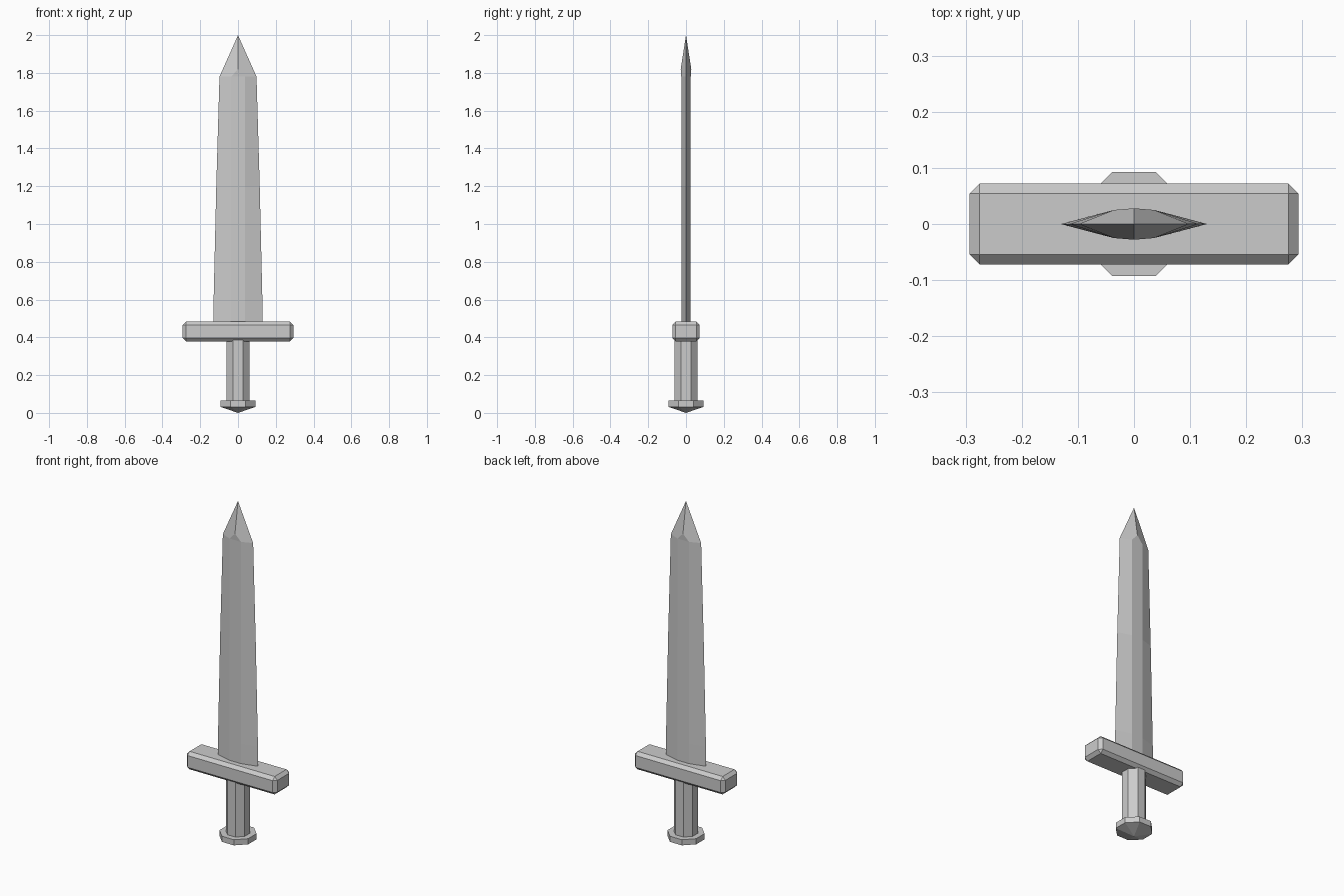
import bpy, bmesh
from math import radians
from mathutils import Matrix

if "Cube" in bpy.data.objects:
    bpy.data.objects.remove(bpy.data.objects["Cube"])


def new_object(name, bm):
    bmesh.ops.recalc_face_normals(bm, faces=bm.faces[:])
    mesh = bpy.data.meshes.new(name)
    bm.to_mesh(mesh)
    bm.free()
    obj = bpy.data.objects.new(name, mesh)
    bpy.context.collection.objects.link(obj)
    return obj


def octagon_stack(name, levels):
    """Stack of eight-sided frusta; levels are (z, radius to flat side)."""
    bm = bmesh.new()
    rings = []
    for z, flat in levels:
        if flat == 0:
            rings.append([bm.verts.new((0, 0, z))])
            continue
        k = flat * 0.4142
        pts = [(flat, -k), (flat, k), (k, flat), (-k, flat),
               (-flat, k), (-flat, -k), (-k, -flat), (k, -flat)]
        rings.append([bm.verts.new((x, y, z)) for x, y in pts])
    for a, b in zip(rings, rings[1:]):
        for i in range(8):
            j = (i + 1) % 8
            if len(a) == 1:
                bm.faces.new((a[0], b[j], b[i]))
            else:
                bm.faces.new((a[i], a[j], b[j], b[i]))
    for ring in (rings[0], rings[-1]):
        if len(ring) > 1:
            bm.faces.new(ring)
    return new_object(name, bm)


# Pommel with pointed underside, and grip
octagon_stack("pommel", [(0, 0), (0.032, 0.093), (0.065, 0.093)])
octagon_stack("grip", [(0.06, 0.061), (0.39, 0.061)])

# Crossguard: chamfered box
bm = bmesh.new()
bmesh.ops.create_cube(bm, size=1, matrix=Matrix.Translation((0, 0, 0.431))
                      @ Matrix.Diagonal((0.586, 0.145, 0.105, 1)))
bmesh.ops.bevel(bm, geom=bm.edges[:], offset=0.018, segments=1,
                affect='EDGES', profile=0.5)
new_object("crossguard", bm)

# Blade: tapering six-sided section, ridges merging into a diamond tip
bm = bmesh.new()
rings = []
for z, w in [(0.46, 0.131), (0.6, 0.129), (1.2, 0.115), (1.78, 0.098)]:
    s, t = 0.036, 0.025
    pts = [(w, 0), (s, t), (-s, t), (-w, 0), (-s, -t), (s, -t)]
    rings.append([bm.verts.new((x, y, z)) for x, y in pts])
for a, b in zip(rings, rings[1:]):
    for i in range(6):
        j = (i + 1) % 6
        bm.faces.new((a[i], a[j], b[j], b[i]))
bm.faces.new(rings[0])
tip = bm.verts.new((0, 0, 2))
top = rings[-1]
for side, right, left in [(1, top[1], top[2]), (-1, top[5], top[4])]:
    ridge = bm.verts.new((0, side * 0.028, 1.82))
    bm.faces.new((right, ridge, left))
    bm.faces.new((top[0], tip, ridge, right))
    bm.faces.new((top[3], left, ridge, tip))
new_object("blade", bm)
